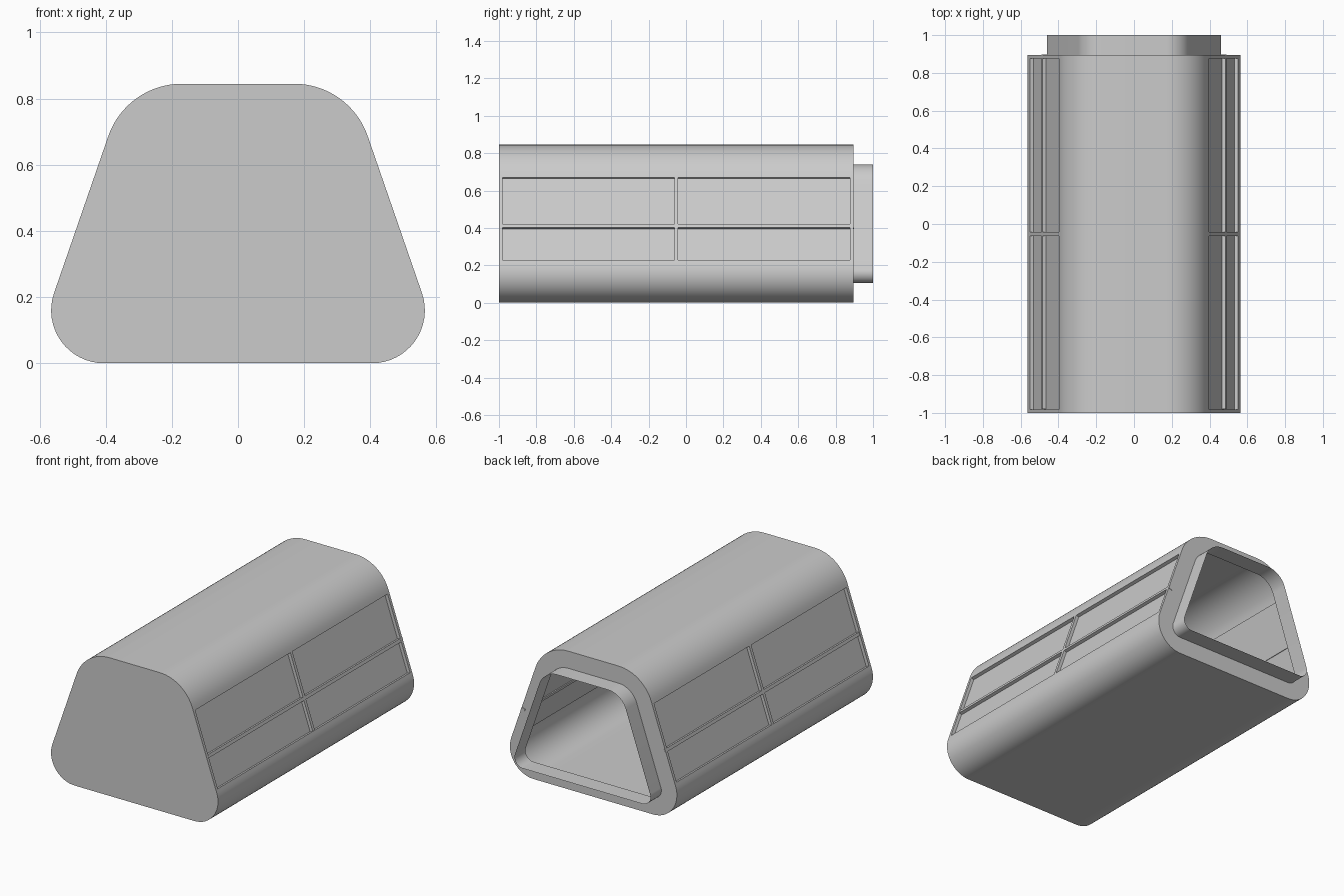
import bpy, bmesh
from math import radians, cos, sin
from mathutils import Vector

if "Cube" in bpy.data.objects:
    bpy.data.objects.remove(bpy.data.objects["Cube"])

TILT = 19            # lean of the side walls, degrees
STEPS = 16           # segments per rounded corner
BACK = 0.895         # rear end of the main shell


def profile(inset):
    """Rounded trapezoid (x, z), counter-clockwise seen from the front."""
    corners = [(0.405, 0.16, 0.16, -90, TILT), (0.17, 0.61, 0.235, TILT, 90),
               (-0.17, 0.61, 0.235, 90, 180 - TILT), (-0.405, 0.16, 0.16, 180 - TILT, 270)]
    pts = []
    for cx, cz, r, a0, a1 in corners:
        for i in range(STEPS + 1):
            a = radians(a0 + (a1 - a0) * i / STEPS)
            pts.append((cx + (r - inset) * cos(a), cz + (r - inset) * sin(a)))
    return pts


def finish(bm, name):
    mesh = bpy.data.meshes.new(name)
    bm.to_mesh(mesh)
    bm.free()
    ob = bpy.data.objects.new(name, mesh)
    bpy.context.collection.objects.link(ob)
    return ob


# Shell: closed front, open back with a stepped-in collar
bm = bmesh.new()
rings = [[bm.verts.new((x, y, z)) for x, z in profile(inset)]
         for inset, y in ((0, -1), (0, BACK), (0.105, BACK), (0.105, 1))]
bm.faces.new(rings[0])
n = len(rings[0])
walls = []
for k, (p, q) in enumerate(zip(rings, rings[1:])):
    for i in range(n):
        j = (i + 1) % n
        f = bm.faces.new((p[i], q[i], q[j], p[j]))
        if k == 0 and i in (STEPS, 3 * STEPS + 2):
            walls.append(f)

# Recessed panel in each flat side wall
bm.normal_update()
bmesh.ops.inset_individual(bm, faces=walls, thickness=0.018, use_even_offset=True)
for f in bmesh.ops.extrude_discrete_faces(bm, faces=walls)["faces"]:
    f.normal_update()
    bmesh.ops.translate(bm, verts=f.verts[:], vec=f.normal * -0.02)
shell = finish(bm, "shell")
bpy.context.view_layer.objects.active = shell
shell.select_set(True)
bpy.ops.object.shade_smooth_by_angle(angle=radians(30))
shell.select_set(False)


# Cross bars dividing each panel into four
def bar(name, side, y, z, length_y, length_up):
    a = radians(TILT)
    foot = Vector((0.405 + 0.16 * cos(a), 0.16 + 0.16 * sin(a)))
    x = foot.x - (z - foot.y) * sin(a) / cos(a)
    depth = 0.025
    sink = depth / 2 + 0.001
    bm = bmesh.new()
    bmesh.ops.create_cube(bm, size=1)
    bmesh.ops.scale(bm, vec=(depth, length_y, length_up), verts=bm.verts)
    ob = finish(bm, name)
    ob.location = (side * (x - sink * cos(a)), y, z - sink * sin(a))
    ob.rotation_euler.y = -side * a


for side, label in ((1, "right"), (-1, "left")):
    bar(label + "_long_bar", side, -0.041, 0.411, 1.878, 0.02)
    bar(label + "_cross_bar", side, -0.0525, 0.45, 0.02, 0.466)
